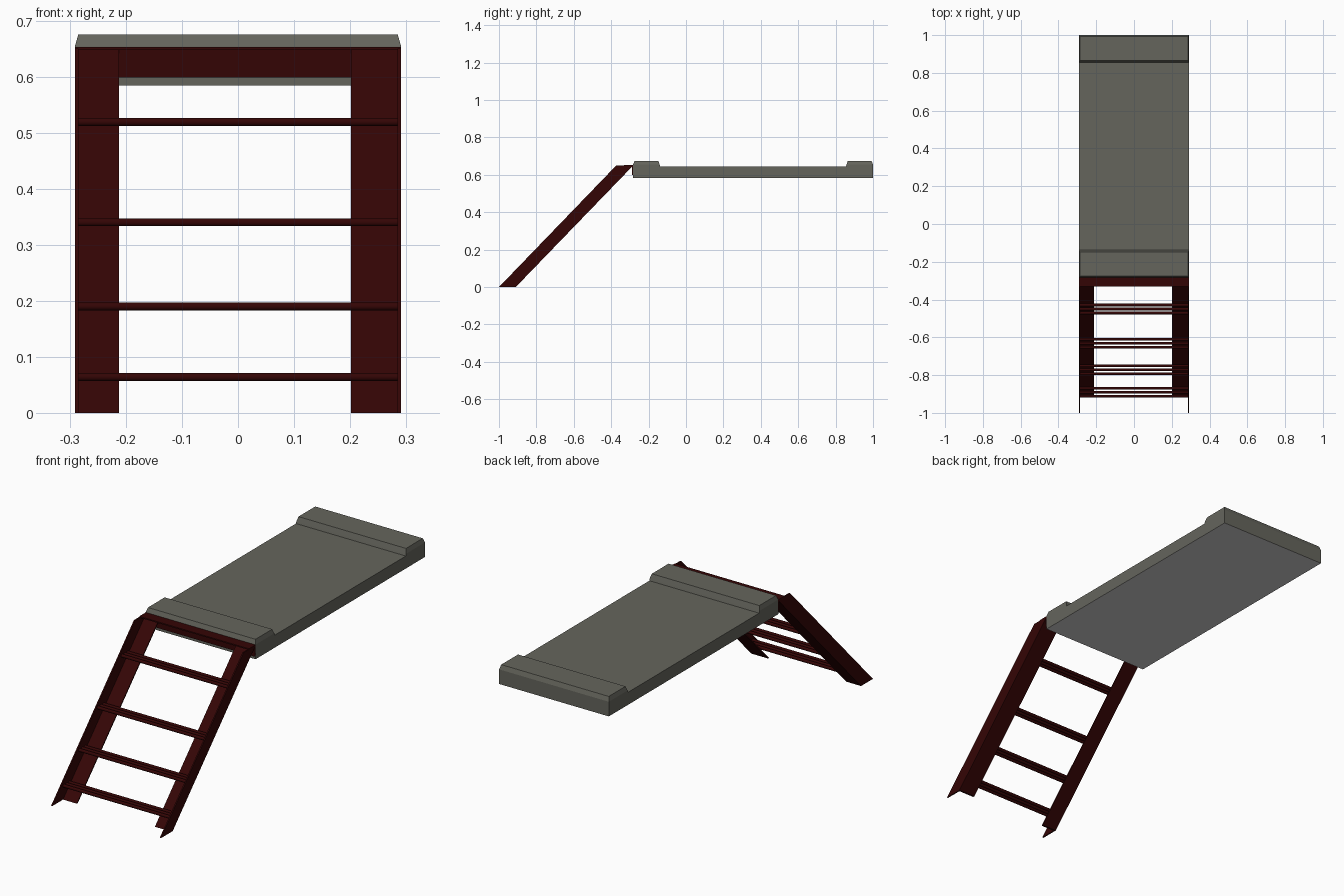
import bpy, bmesh, math

if "Cube" in bpy.data.objects:
    bpy.data.objects.remove(bpy.data.objects["Cube"])

def material(name, rgb):
    m = bpy.data.materials.new(name)
    m.diffuse_color = (*rgb, 1)
    m.use_nodes = True
    m.node_tree.nodes["Principled BSDF"].inputs["Base Color"].default_value = m.diffuse_color
    return m

GREY = material("warm grey", (0.13, 0.13, 0.108))
UNDER = material("light underside grey", (0.62, 0.61, 0.62))
RED = material("dark red", (0.034, 0.0015, 0.0015))

def finish(name, bm, *mats):
    bmesh.ops.recalc_face_normals(bm, faces=bm.faces)
    me = bpy.data.meshes.new(name)
    bm.to_mesh(me)
    bm.free()
    for m in mats:
        me.materials.append(m)
    ob = bpy.data.objects.new(name, me)
    bpy.context.collection.objects.link(ob)
    return ob

def extrude_x(name, profile, x0, x1, mat):
    """Solid made from a (y, z) outline swept from x0 to x1."""
    bm = bmesh.new()
    a = [bm.verts.new((x0, y, z)) for y, z in profile]
    b = [bm.verts.new((x1, y, z)) for y, z in profile]
    bm.faces.new(a)
    bm.faces.new(b[::-1])
    for i in range(len(a)):
        j = (i + 1) % len(a)
        bm.faces.new((a[i], a[j], b[j], b[i]))
    return finish(name, bm, mat)

W = 0.291      # half width
FRONT = -0.283  # front edge of platform

# platform slab, lighter underneath
slab = extrude_x("platform", [(FRONT, 0.584), (1, 0.584), (1, 0.644), (FRONT, 0.644)], -W, W, GREY)
slab.data.materials.append(UNDER)
for p in slab.data.polygons:
    if p.normal.z < -0.9:
        p.material_index = 1

# raised end pads with chamfered tops, sloped towards the middle
def end_pad(name, outer, s):
    bm = bmesh.new()
    rings = []
    for z, w, o, i in ((0.644, W, 0, 0.145), (0.654, W, 0, 0.142), (0.675, W - 0.006, 0.008, 0.135)):
        ya, yb = outer + s * o, outer + s * i
        rings.append([bm.verts.new(c) for c in ((-w, ya, z), (w, ya, z), (w, yb, z), (-w, yb, z))])
    for lo, hi in zip(rings, rings[1:]):
        for i in range(4):
            j = (i + 1) % 4
            bm.faces.new((lo[i], lo[j], hi[j], hi[i]))
    bm.faces.new(rings[0])
    bm.faces.new(rings[-1])
    finish(name, bm, GREY)

end_pad("front_pad", FRONT, 1)
end_pad("back_pad", 1, -1)

# ladder rails: thin outer flange plus a wide web along the lower edge
TOP = 0.65
for side, s, inner in (("left", -1, -0.212), ("right", 1, 0.202)):
    extrude_x(side + "_rail_flange", [(-1, 0), (-0.91, 0), (-0.282, TOP), (-0.373, TOP)],
              s * W, s * (W - 0.006), RED)
    extrude_x(side + "_rail_web", [(-0.918, 0), (-0.91, 0), (-0.282, TOP), (-0.29, TOP)],
              s * (W - 0.006), inner, RED)

# header angle: flat top, upright leg against the platform edge
extrude_x("ladder_header", [(-0.332, 0.653), (-0.28, 0.653), (-0.28, 0.598), (-0.288, 0.598),
                            (-0.288, 0.647), (-0.332, 0.647)], -W, W, RED)

# rungs: three slim round bars each
circle = [(0.0075 * math.cos(a), 0.0075 * math.sin(a))
          for a in (math.tau * (i + 0.5) / 8 for i in range(8))]
for n, (y, z) in enumerate(((-0.891, 0.064), (-0.772, 0.19), (-0.632, 0.34), (-0.45, 0.519)), 1):
    for k in (-1, 0, 1):
        bar = extrude_x(f"rung_{n}_bar_{k + 2}", [(y + k * 0.021 + u, z + v) for u, v in circle],
                        -0.285, 0.285, RED)
        for p in bar.data.polygons:
            p.use_smooth = len(p.vertices) == 4
